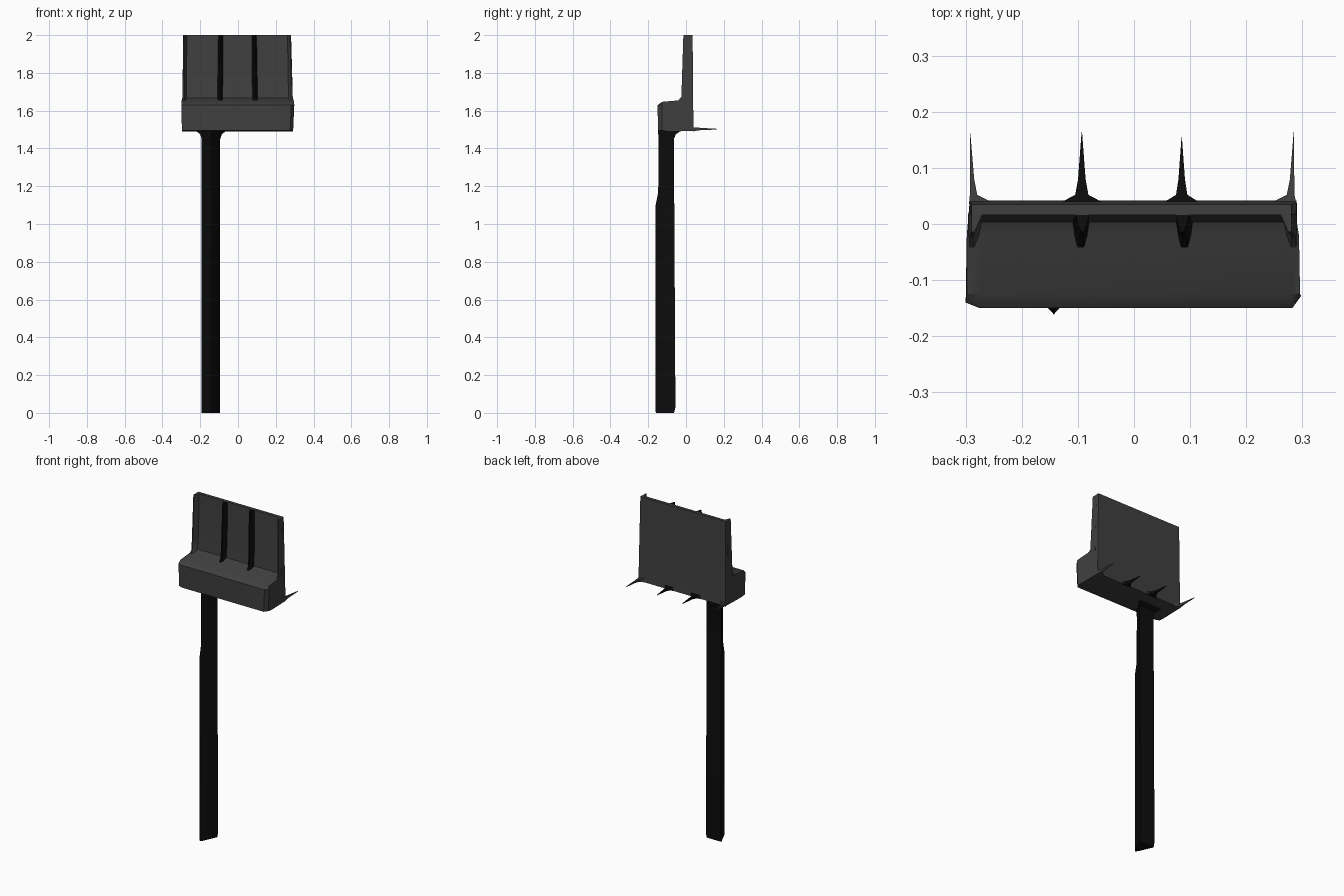
import bpy, bmesh

if "Cube" in bpy.data.objects:
    bpy.data.objects.remove(bpy.data.objects["Cube"])

dark = bpy.data.materials.new("dark_grey")
dark.diffuse_color = (0.05, 0.05, 0.05, 1)
dark.use_nodes = True
dark.node_tree.nodes["Principled BSDF"].inputs["Base Color"].default_value = dark.diffuse_color
black = bpy.data.materials.new("black")
black.diffuse_color = (0.004, 0.004, 0.004, 1)
black.use_nodes = True
black.node_tree.nodes["Principled BSDF"].inputs["Base Color"].default_value = black.diffuse_color


def loft(name, rings, mat):
    """Skin a closed solid through rings of equal point count."""
    bm = bmesh.new()
    loops = [[bm.verts.new(p) for p in ring] for ring in rings]
    for a, b in zip(loops, loops[1:]):
        n = len(a)
        for i in range(n):
            bm.faces.new((a[i], a[(i + 1) % n], b[(i + 1) % n], b[i]))
    bm.faces.new(loops[0])
    bm.faces.new(loops[-1][::-1])
    bmesh.ops.recalc_face_normals(bm, faces=bm.faces)
    mesh = bpy.data.meshes.new(name)
    bm.to_mesh(mesh)
    bm.free()
    ob = bpy.data.objects.new(name, mesh)
    bpy.context.collection.objects.link(ob)
    mesh.materials.append(mat)
    bpy.context.view_layer.objects.active = ob
    ob.select_set(True)
    bpy.ops.object.shade_smooth_by_angle(angle=0.6)
    ob.select_set(False)
    return ob


# Tray and thin back panel: one side profile (y, z, left x, right x)
profile = [
    (-0.149, 1.495, -0.297, 0.292), (-0.150, 1.630, -0.300, 0.298),
    (-0.125, 1.647, -0.298, 0.296), (-0.020, 1.656, -0.298, 0.294),
    (0.004, 1.668, -0.295, 0.290), (0.010, 1.750, -0.293, 0.288),
    (0.016, 2.000, -0.290, 0.281), (0.035, 2.000, -0.290, 0.281),
    (0.039, 1.530, -0.293, 0.290), (0.042, 1.492, -0.293, 0.290),
    (-0.100, 1.490, -0.295, 0.291),
]


def section(side, inset, pull):
    ring = []
    for y, z, left, right in profile:
        x = left + inset if side < 0 else right - inset
        ring.append((x, y + (pull if y < -0.14 else 0), z))
    return ring


loft("tray_and_back_panel",
     [section(-1, 0, 0.010), section(-1, 0.025, 0),
      section(1, 0.016, 0), section(1, 0, 0.022)], dark)


# Upright ribs on the panel front, flaring onto the tray
def rib(name, x_low, x_top, left, right, mat):
    rings = []
    for z, y, flare in ((1.645, -0.050, 1.6), (1.672, -0.025, 1.1),
                        (1.75, -0.022, 1.0), (2.0, -0.014, 0.8)):
        x = x_low + (x_top - x_low) * (z - 1.645) / 0.355
        a, b = left * flare, right * flare
        rings.append([(x - a, 0.018, z), (x - a * 0.25, y, z),
                      (x + b * 0.25, y, z), (x + b, 0.018, z)])
    loft(name, rings, mat)


rib("rib_left_outer", -0.294, -0.289, 0.001, 0.024, dark)
rib("rib_left_inner", -0.095, -0.092, 0.016, 0.016, black)
rib("rib_right_inner", 0.090, 0.086, 0.016, 0.016, black)
rib("rib_right_outer", 0.289, 0.280, 0.024, 0.001, dark)


# Post: three-sided section with a blunt front edge
def wedge(z, x0, x1, front, back):
    c = (x0 + x1) / 2
    return [(c, front, z), (c + 0.010, front + 0.011, z), (x1, back, z),
            (x0, back, z), (c - 0.010, front + 0.011, z)]


loft("post", [
    wedge(0.00, -0.192, -0.094, -0.160, -0.063),
    wedge(0.03, -0.192, -0.094, -0.161, -0.056),
    wedge(1.10, -0.192, -0.094, -0.161, -0.062),
    wedge(1.17, -0.192, -0.094, -0.147, -0.064),
    wedge(1.45, -0.192, -0.094, -0.146, -0.064),
    wedge(1.475, -0.200, -0.086, -0.147, -0.054),
    wedge(1.497, -0.228, -0.058, -0.148, -0.020),
], black)


# Rear spikes: flared root tapering to a point
def spike(name, x, left, right, tip, mat):
    stages = [(0.036, 1.0, 1.490, 1.512), (0.052, 0.28, 1.493, 1.511),
              (0.080, 0.16, 1.497, 1.509), (tip, 0.01, 1.500, 1.504)]
    loft(name, [[(x - left * s, y, z0), (x + right * s, y, z0),
                 (x + right * s, y, z1), (x - left * s, y, z1)]
                for y, s, z0, z1 in stages], mat)


spike("spike_left_outer", -0.292, 0.002, 0.045, 0.161, dark)
spike("spike_left_inner", -0.093, 0.042, 0.042, 0.164, black)
spike("spike_right_inner", 0.085, 0.036, 0.036, 0.155, black)
spike("spike_right_outer", 0.285, 0.045, 0.004, 0.164, dark)
